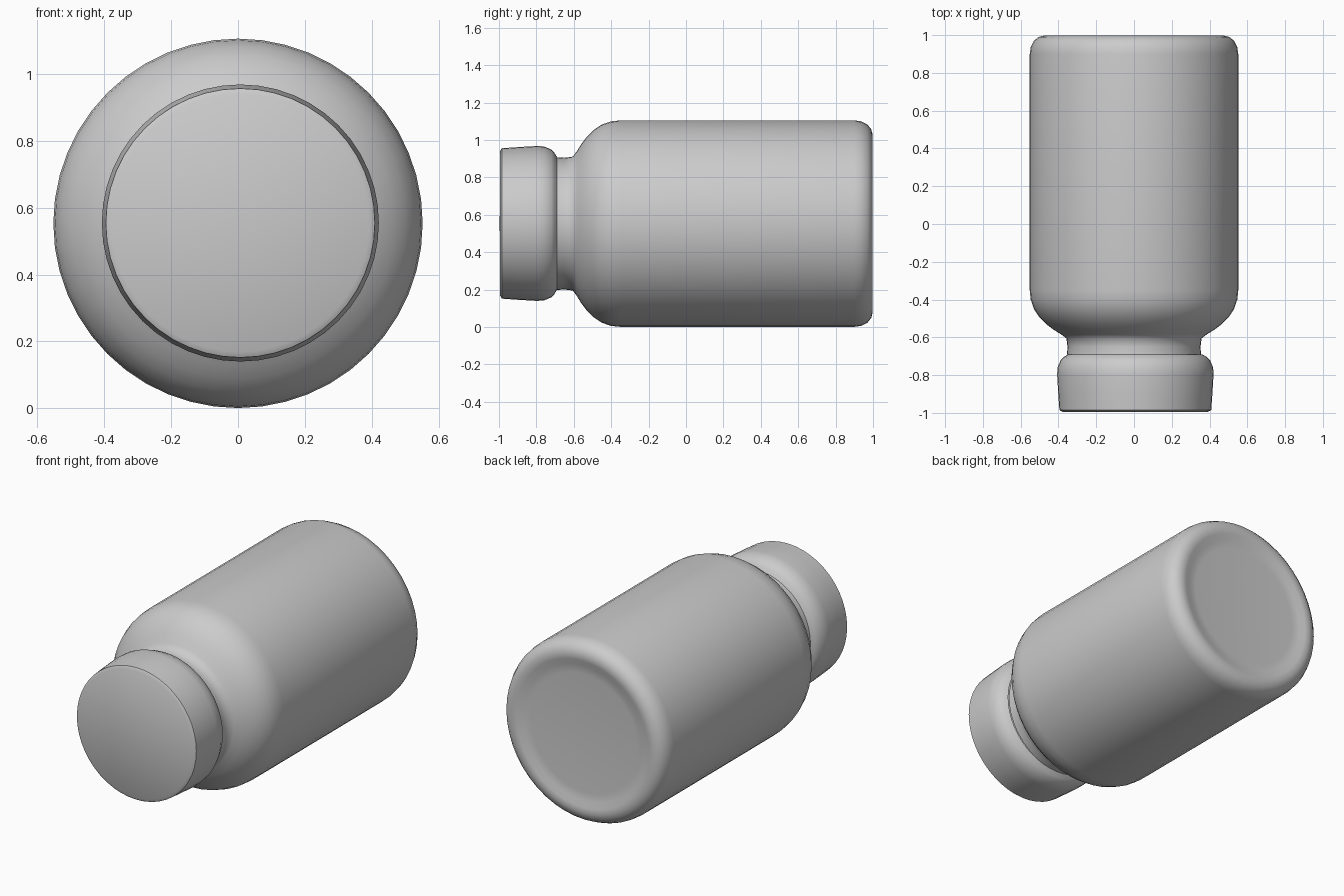
import bpy, bmesh, math

if "Cube" in bpy.data.objects:
    bpy.data.objects.remove(bpy.data.objects["Cube"])

SIDES = 48


def lathe(name, profile, cx, cz, angle):
    """Spin (radius, y) points around a lengthwise axis parallel to y."""
    bm = bmesh.new()
    rings = []
    for r, y in profile:
        if r == 0:
            rings.append([bm.verts.new((cx, y, cz))])
        else:
            rings.append([bm.verts.new((cx + r * math.cos(2 * math.pi * i / SIDES), y,
                                        cz + r * math.sin(2 * math.pi * i / SIDES)))
                          for i in range(SIDES)])
    for a, b in zip(rings, rings[1:]):
        for i in range(SIDES):
            j = (i + 1) % SIDES
            if len(a) == 1:
                bm.faces.new((a[0], b[j], b[i]))
            elif len(b) == 1:
                bm.faces.new((a[i], a[j], b[0]))
            else:
                bm.faces.new((a[i], a[j], b[j], b[i]))
    bmesh.ops.recalc_face_normals(bm, faces=bm.faces)
    mesh = bpy.data.meshes.new(name)
    bm.to_mesh(mesh)
    bm.free()
    obj = bpy.data.objects.new(name, mesh)
    bpy.context.collection.objects.link(obj)
    bpy.ops.object.select_all(action='DESELECT')
    obj.select_set(True)
    bpy.context.view_layer.objects.active = obj
    bpy.ops.object.shade_smooth_by_angle(angle=math.radians(angle))
    return obj


# Bottle: neck, rounded shoulder, straight wall, rounded heel, shallow recessed base
lathe("bottle_body", [
    (0.355, -0.69), (0.352, -0.65), (0.358, -0.605), (0.385, -0.585),
    (0.425, -0.56), (0.465, -0.53), (0.50, -0.495), (0.53, -0.45),
    (0.547, -0.40), (0.552, -0.35), (0.552, 0.90), (0.547, 0.935),
    (0.53, 0.97), (0.505, 0.99), (0.475, 0.998), (0.445, 0.995),
    (0.41, 0.982), (0.36, 0.978), (0, 0.978)], 0.0, 0.553, 50)

# Cap: flat front, gently flared skirt, tapered rear edge closing onto the neck
lathe("cap", [
    (0, -0.996), (0.385, -0.994), (0.402, -0.985), (0.408, -0.90),
    (0.414, -0.80), (0.412, -0.76), (0.395, -0.72), (0.38, -0.705),
    (0.355, -0.69)], 0.007, 0.554, 40)
